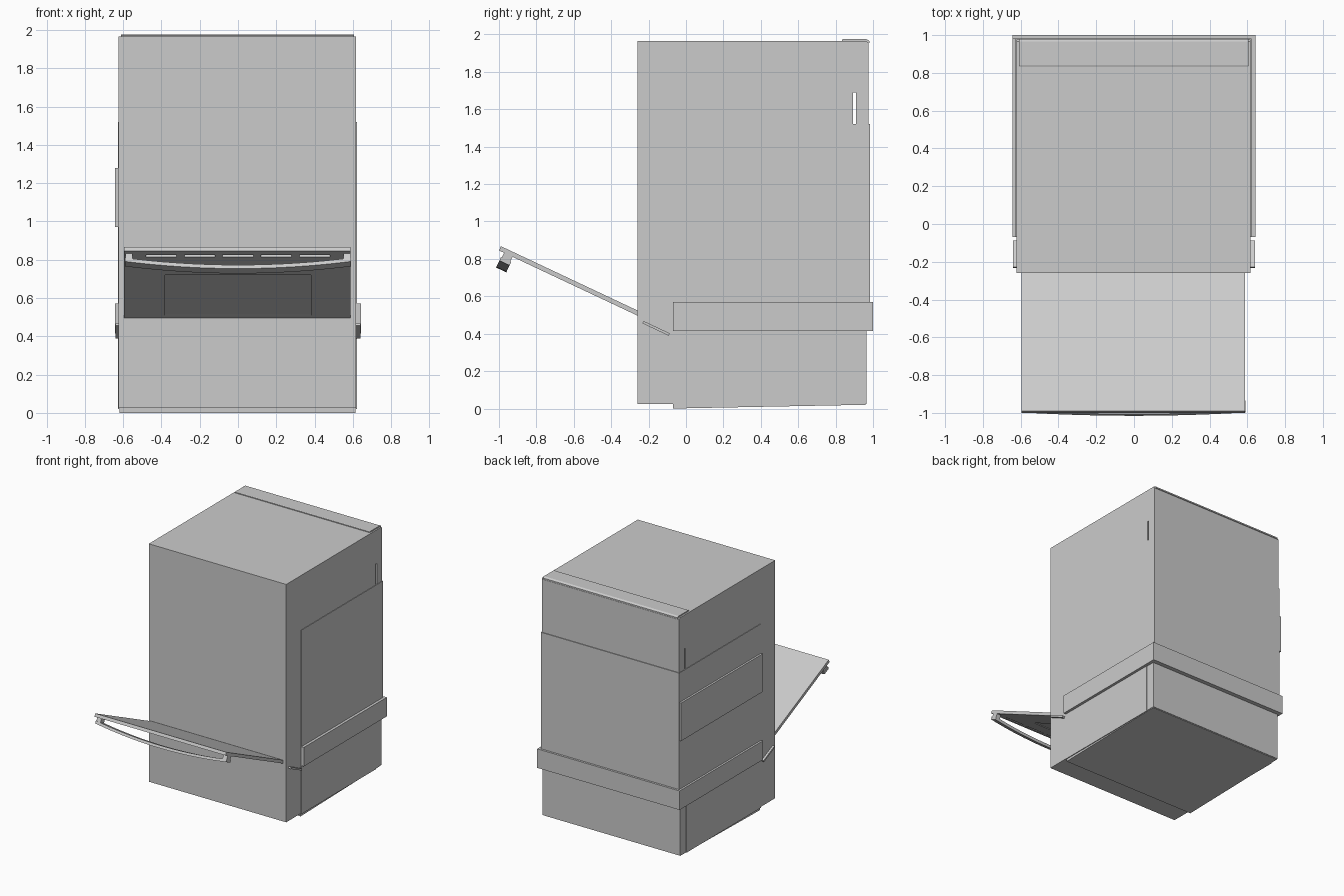
import bpy, bmesh, math
from mathutils import Matrix, Vector

if "Cube" in bpy.data.objects:
    bpy.data.objects.remove(bpy.data.objects["Cube"])

TILT = Matrix.Translation((0, -1.0, 0.845)) @ Matrix.Rotation(math.radians(-25.2), 4, 'X')


def finish(name, bm, matrix=None):
    bmesh.ops.recalc_face_normals(bm, faces=bm.faces)
    me = bpy.data.meshes.new(name)
    bm.to_mesh(me)
    bm.free()
    ob = bpy.data.objects.new(name, me)
    bpy.context.collection.objects.link(ob)
    if matrix:
        ob.matrix_world = matrix
    return ob


def box(name, x, y, z, matrix=None):
    bm = bmesh.new()
    bmesh.ops.create_cube(bm, size=1)
    for v in bm.verts:
        v.co = Vector([(r[0] + r[1]) / 2 + c * (r[1] - r[0]) for r, c in zip((x, y, z), v.co)])
    return finish(name, bm, matrix)


def side_prism(name, x, profile):
    """Extrude a (y, z) outline across the width."""
    bm = bmesh.new()
    face = bm.faces.new([bm.verts.new((x[0], y, z)) for y, z in profile])
    out = bmesh.ops.extrude_face_region(bm, geom=[face])
    verts = [g for g in out['geom'] if isinstance(g, bmesh.types.BMVert)]
    bmesh.ops.translate(bm, verts=verts, vec=(x[1] - x[0], 0, 0))
    return finish(name, bm)


def cut(target, cutter):
    cutter.hide_render = True
    cutter.hide_viewport = True
    mod = target.modifiers.new(cutter.name, 'BOOLEAN')
    mod.operation = 'DIFFERENCE'
    mod.solver = 'EXACT'
    mod.object = cutter


# Cabinet with a narrow slot running through both sides
cabinet = side_prism("cabinet", (-0.623, 0.617),
                     [(-0.26, 0.025), (0.965, 0.025), (0.965, 0.42), (0.977, 0.42),
                      (0.977, 1.952), (0.965, 1.965), (-0.26, 1.965)])
cut(cabinet, box("slot_cutter", (-0.8, 0.8), (0.893, 0.908), (1.52, 1.69)))

# Rear top cap and wedge-shaped base
side_prism("rear_top_cap", (-0.61, 0.605),
           [(0.835, 1.955), (0.835, 1.972), (0.84, 1.975), (0.965, 1.975), (0.98, 1.966), (0.98, 1.955)])
side_prism("base_wedge", (-0.62, 0.614),
           [(-0.07, 0.03), (-0.07, 0.0), (0.96, 0.02), (0.96, 0.03)])

# Thin cladding on the sides and back
box("wall_cladding", (-0.627, 0.621), (-0.07, 0.983), (0.42, 1.52))
box("lower_cladding", (-0.627, 0.621), (-0.07, 0.89), (0.02, 0.42))

# Raised bands
box("lower_band", (-0.643, 0.643), (-0.07, 1.0), (0.415, 0.57))
box("left_side_band", (-0.643, -0.60), (-0.07, 0.982), (0.97, 1.28))

# Tilted door with window recess and vent slots
door = box("door", (-0.595, 0.588), (0, 1.0), (0, 0.025), TILT)
cut(door, box("window_cutter", (-0.38, 0.38), (0.294, 0.79), (-0.05, 0.005), TILT))
for i in range(5):
    cx = (i - 2) * 0.2
    cut(door, box(f"vent_cutter_{i}", (cx - 0.08, cx + 0.08), (0.047, 0.075), (-0.05, 0.014), TILT))
box("hinge_plate", (-0.64, 0.64), (0.86, 1.015), (-0.026, -0.012), TILT)

# Bowed door handle: a rectangular section swept along a shallow arc
bm = bmesh.new()
N = 24
rings = []
for i in range(N + 1):
    t = 2 * i / N - 1
    n = -0.027 - 0.041 * (1 - t * t)
    rings.append([bm.verts.new((0.59 * t, u, n + d))
                  for u, d in ((0.025, 0), (0.085, 0), (0.085, -0.021), (0.025, -0.021))])
for a, b in zip(rings, rings[1:]):
    for k in range(4):
        bm.faces.new((a[k], a[(k + 1) % 4], b[(k + 1) % 4], b[k]))
bm.faces.new(rings[0])
bm.faces.new(rings[-1])
handle = finish("door_handle", bm, TILT)
bpy.context.view_layer.objects.active = handle
handle.select_set(True)
bpy.ops.object.shade_smooth_by_angle()

# Handle end brackets
for side, name in ((-1, "left"), (1, "right")):
    x = sorted((side * 0.55, side * 0.588))
    box(f"{name}_handle_bracket", x, (0.03, 0.08), (-0.036, 0.002), TILT)
